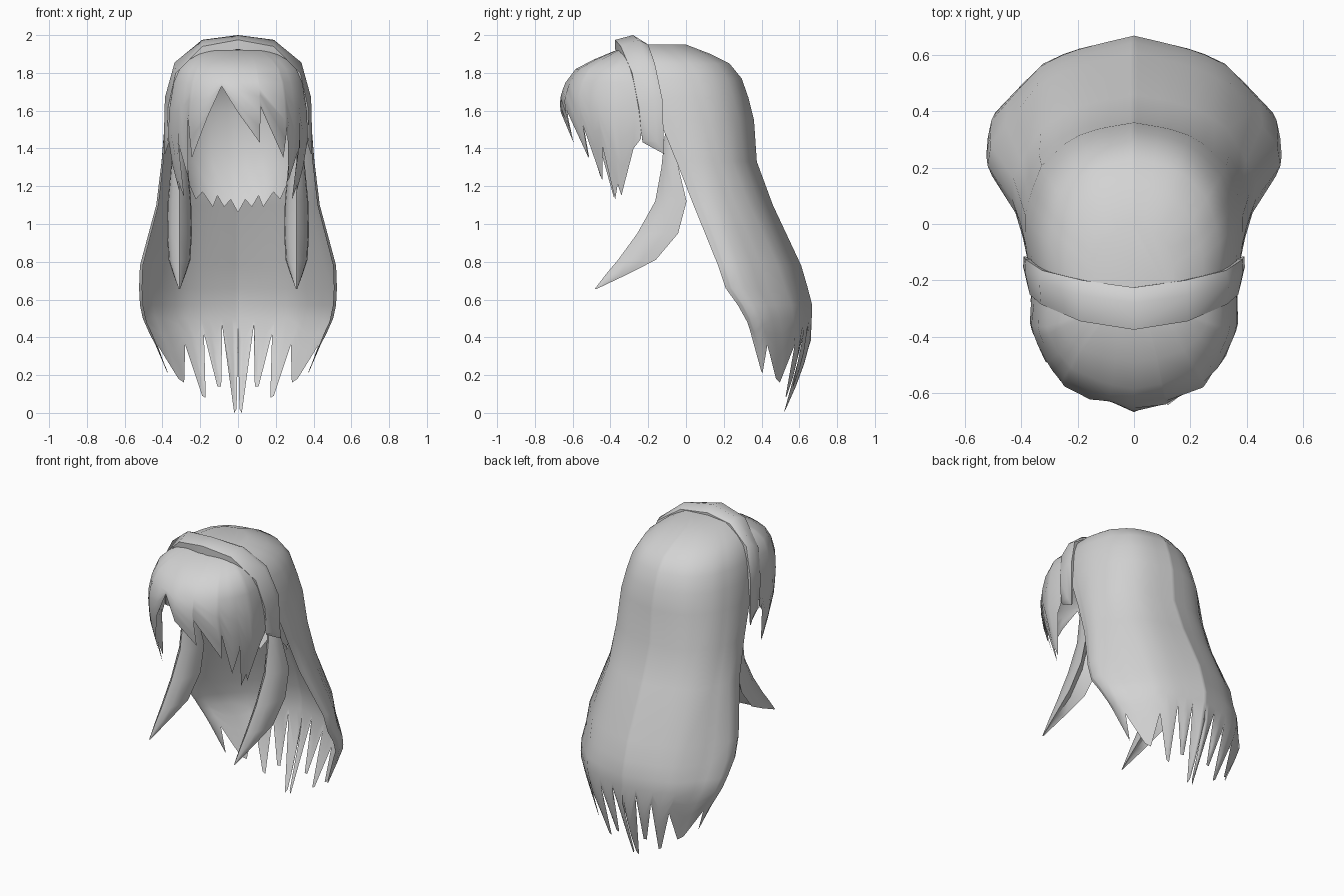
import bpy, bmesh, math

if "Cube" in bpy.data.objects:
    bpy.data.objects.remove(bpy.data.objects["Cube"])

hair = bpy.data.materials.new("light grey")
hair.diffuse_color = (0.65, 0.65, 0.65, 1)
hair.use_nodes = True
hair.node_tree.nodes["Principled BSDF"].inputs["Base Color"].default_value = hair.diffuse_color


def lerp(a, b, t):
    return a + (b - a) * t


def finish(name, bm, ref_y=None):
    """Turn a bmesh into a smooth object; open sheets are flipped to face outward from ref_y."""
    bmesh.ops.recalc_face_normals(bm, faces=bm.faces)
    if ref_y is not None:
        out = 0
        for f in bm.faces:
            c = f.calc_center_median()
            out += f.calc_area() * (f.normal.x * c.x + f.normal.y * (c.y - ref_y))
        if out < 0:
            bmesh.ops.reverse_faces(bm, faces=bm.faces)
    me = bpy.data.meshes.new(name)
    bm.to_mesh(me)
    bm.free()
    ob = bpy.data.objects.new(name, me)
    bpy.context.collection.objects.link(ob)
    me.materials.append(hair)
    bpy.ops.object.select_all(action='DESELECT')
    ob.select_set(True)
    bpy.context.view_layer.objects.active = ob
    bpy.ops.object.shade_smooth_by_angle(angle=math.radians(60))
    return ob


def section(rows, shape, u, z):
    """Point on a U-shaped shell: u runs 0 (middle) to +-5 (open edges).
    shape holds x and y fractions for the upper and the lower cross-section."""
    z = max(min(z, rows[0][0]), rows[-1][0])
    for a, b in zip(rows, rows[1:]):
        if z >= b[0]:
            break
    t = (a[0] - z) / (a[0] - b[0])
    w, mid, edge = (lerp(a[k], b[k], t) for k in (1, 2, 3))
    low = min(1, max(0, (1.4 - z) / .7))
    i = min(int(abs(u)), 4)
    t = abs(u) - i
    fx, fy = (lerp(lerp(p[i], p[i + 1], t), lerp(q[i], q[i + 1], t), low)
              for p, q in ((shape[0], shape[2]), (shape[1], shape[3])))
    return math.copysign(w * fx, u), lerp(mid, edge, fy), z


def sheet(name, rows, shape, cols, z0, steps, ref_y):
    """Shell of hair; below z0 every column runs down to its own tip or notch height."""
    bm = bmesh.new()
    levels = [r[0] for r in rows if r[0] > z0 + 0.02] + [z0]
    grid = []
    for u, end in cols:
        zs = levels + [lerp(z0, end, (k + 1) / steps) for k in range(steps)]
        grid.append([bm.verts.new(section(rows, shape, u, z)) for z in zs])
    for a, b in zip(grid, grid[1:]):
        for k in range(len(a) - 1):
            bm.faces.new((a[k], b[k], b[k + 1], a[k + 1]))
    bm.faces.new([c[0] for c in grid])
    return finish(name, bm, ref_y)


def mirrored(half):
    return [(-u, z) for u, z in reversed(half) if u > 0] + half


def loft(name, rings):
    """Closed tube through rings of points."""
    bm = bmesh.new()
    vs = [[bm.verts.new(p) for p in r] for r in rings]
    n = len(vs[0])
    for a, b in zip(vs, vs[1:]):
        for i in range(n):
            j = (i + 1) % n
            bm.faces.new((a[i], a[j], b[j], b[i]))
    bm.faces.new(vs[0])
    bm.faces.new(vs[-1])
    return finish(name, bm)


# Long back hair: rows are height, half width, back y, front edge y
HEAD_X, HEAD_Y = (0, .3, .57, .86, 1, .95), (0, .04, .11, .33, .71, 1)
LOW_X, LOW_Y = (0, .22, .44, .64, 1, .94), (0, .07, .15, .29, .85, 1)
BACK = (HEAD_X, HEAD_Y, LOW_X, LOW_Y)
back_rows = [
    (1.95, .15, .00, -.27), (1.90, .25, .13, -.25), (1.85, .31, .23, -.22),
    (1.77, .35, .295, -.20), (1.67, .375, .33, -.18), (1.55, .395, .36, -.14),
    (1.33, .415, .375, -.05), (1.10, .445, .46, .04), (.78, .535, .61, .17),
    (.66, .54, .645, .21), (.57, .535, .668, .275), (.48, .515, .665, .325),
    (.37, .455, .66, .36), (.20, .38, .61, .39), (0, .34, .52, .42)]
back_tips = [
    (0, .38), (.1, .02), (.27, 0), (.75, .46), (1.1, .14), (1.35, .14),
    (1.7, .42), (2.2, .08), (2.45, .09), (2.9, .36), (3.35, .16), (3.55, .18),
    (3.85, .36), (4.5, .21), (4.65, .22), (5, .44)]
sheet("back_hair", back_rows, BACK, mirrored(back_tips), .5, 4, .1)

# Short inner layer that cups the back of the head
inner_rows = [
    (1.935, .15, -.01, -.27), (1.87, .27, .17, -.22), (1.76, .34, .275, -.18),
    (1.6, .37, .335, -.12), (1.4, .35, .345, -.05), (1.2, .285, .30, .02), (1.05, .23, .22, .06)]
inner_tips = [
    (0, 1.06), (.5, 1.13), (1, 1.09), (1.4, 1.15), (1.9, 1.09), (2.4, 1.17),
    (3, 1.13), (3.4, 1.24), (4, 1.2), (5, 1.32)]
sheet("inner_layer", inner_rows, (HEAD_X, HEAD_Y) * 2, mirrored(inner_tips), 1.38, 3, .1)

# Fringe: rows are height, half width, front y, rear edge y
fringe_rows = [
    (1.92, .17, -.37, -.29), (1.87, .26, -.49, -.29), (1.82, .31, -.585, -.275),
    (1.74, .345, -.645, -.25), (1.65, .36, -.67, -.24), (1.57, .368, -.66, -.23),
    (1.44, .37, -.62, -.24), (1.3, .345, -.57, -.25), (1.13, .30, -.52, -.27)]
fringe_tips = [
    (-5, 1.45), (-4.7, 1.4), (-4.1, 1.16), (-3.8, 1.23), (-3.5, 1.14), (-2.9, 1.43),
    (-2.6, 1.25), (-2.2, 1.57), (-2.05, 1.35), (-1.3, 1.57), (-.76, 1.73), (0, 1.59),
    (.95, 1.43), (1, 1.62), (2, 1.35), (2.15, 1.52), (2.7, 1.23), (3.1, 1.41),
    (3.6, 1.13), (3.85, 1.21), (4.1, 1.15), (4.7, 1.4), (5, 1.45)]
FRINGE = ((0, .33, .68, .88, 1, .99), (0, .06, .21, .43, .68, 1)) * 2
sheet("fringe", fringe_rows, FRINGE, fringe_tips, 1.75, 4, -.3)

# Headband: front and rear edge points from the crown down one side
band_front = [(0, -.375, 1.975), (.19, -.345, 1.94), (.33, -.285, 1.80),
              (.37, -.25, 1.62), (.375, -.23, 1.44)]
band_rear = [(0, -.225, 1.965), (.18, -.20, 1.95), (.325, -.165, 1.85),
             (.385, -.125, 1.66), (.392, -.115, 1.37)]


def inner(p):
    """Underside point: thick over the crown, thin at the ends."""
    t = min(1, max(0, (p[2] - 1.38) / .4))
    return p[0] * lerp(.985, .92, t), p[1], p[2] - .05 * t


def band_ring(f, r):
    mid = ((f[0] + r[0]) / 2 * 1.025, (f[1] + r[1]) / 2 + .02, (f[2] + r[2]) / 2 + .03)
    return [f, mid, r, inner(r), inner(f)]


half = [band_ring(f, r) for f, r in zip(band_front, band_rear)]
other = [[(-x, y, z) for x, y, z in ring] for ring in reversed(half[1:])]
loft("headband", other + half)

# Side locks: centre y, height, half width, half depth; ridged in front, hollow behind
lock = [(-.10, 1.49, .02, .01), (-.085, 1.30, .045, .045), (-.08, 1.12, .062, .083),
        (-.15, .95, .066, .108), (-.26, .81, .058, .1), (-.365, .735, .033, .058),
        (-.48, .655, .003, .004)]
lock_section = [(0, -1), (.6, -.45), (.92, .3), (1, 1), (0, .35), (-1, 1), (-.92, .3), (-.6, -.45)]
for side, label in ((-1, "left"), (1, "right")):
    loft("side_lock_" + label, [[(side * .31 + rx * a, y + ry * b, z) for a, b in lock_section]
                                for y, z, rx, ry in lock])
